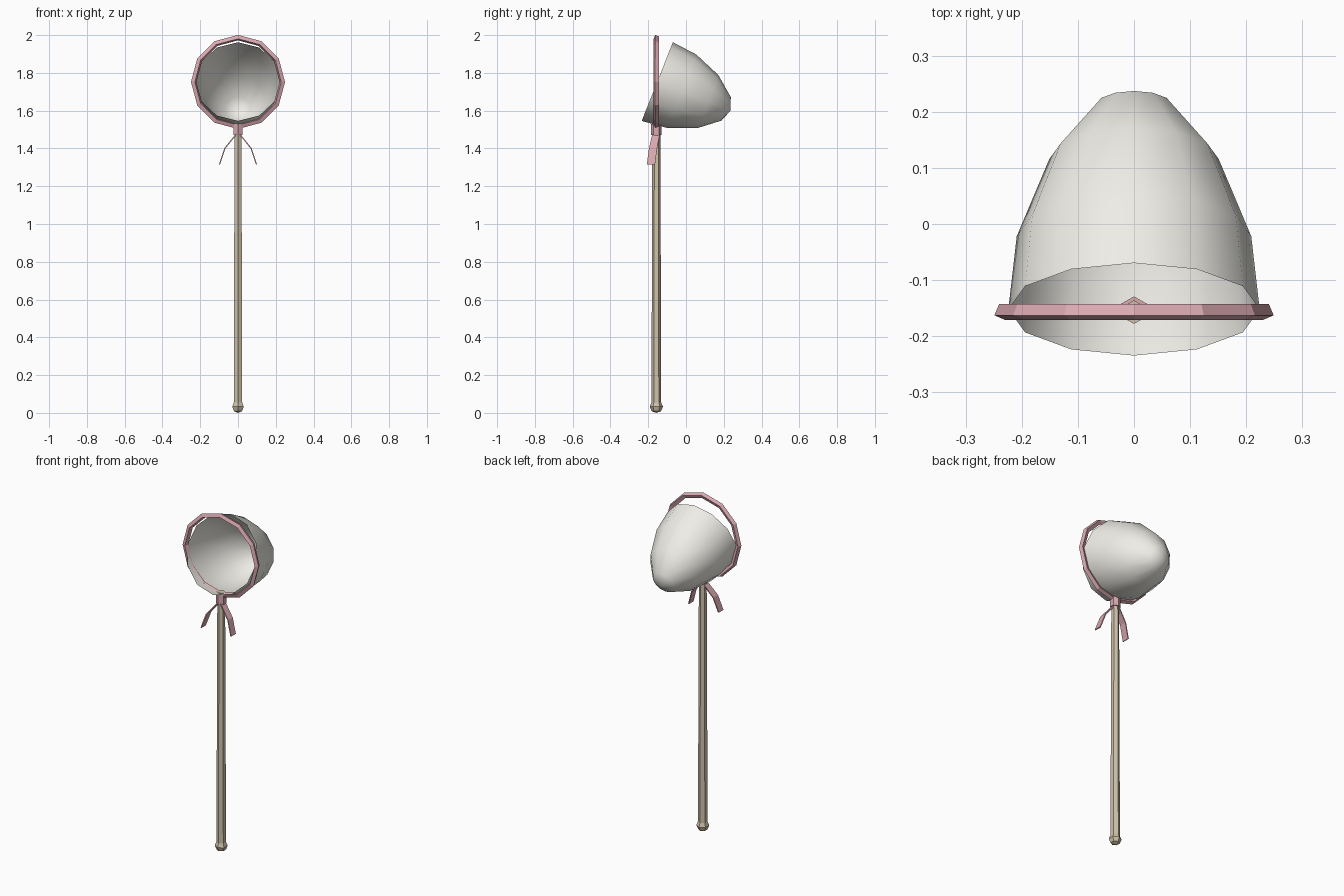
import bpy, bmesh, math
from mathutils import Matrix

if "Cube" in bpy.data.objects:
    bpy.data.objects.remove(bpy.data.objects["Cube"])

Y0 = -0.157                      # plane of hoop and handle


def material(name, rgb):
    m = bpy.data.materials.new(name)
    m.diffuse_color = (*rgb, 1)
    m.use_nodes = True
    m.node_tree.nodes["Principled BSDF"].inputs["Base Color"].default_value = m.diffuse_color
    return m


PINK = material("pink", (0.70, 0.40, 0.44))
WOOD = material("wood", (0.62, 0.54, 0.40))
CLOTH = material("cloth", (0.86, 0.85, 0.80))


def make(name, verts, faces, mat, smooth=False):
    me = bpy.data.meshes.new(name)
    me.from_pydata(verts, [], faces)
    bm = bmesh.new()
    bm.from_mesh(me)
    bmesh.ops.remove_doubles(bm, verts=bm.verts, dist=1e-5)
    bmesh.ops.recalc_face_normals(bm, faces=bm.faces)
    for f in bm.faces:
        f.smooth = smooth
    bm.to_mesh(me)
    bm.free()
    me.materials.append(mat)
    ob = bpy.data.objects.new(name, me)
    bpy.context.collection.objects.link(ob)
    return ob


def lathe(name, profile, n, mat, phase=0.0, smooth=False, matrix=Matrix()):
    """Revolve (radius, height) points about z, then place with matrix."""
    verts, faces = [], []
    for r, h in profile:
        for i in range(n):
            a = phase + 2 * math.pi * i / n
            verts.append((r * math.cos(a), r * math.sin(a), h))
    for j in range(len(profile) - 1):
        for i in range(n):
            k = (i + 1) % n
            faces.append((j*n + i, j*n + k, (j+1)*n + k, (j+1)*n + i))
    ob = make(name, verts, faces, mat, smooth)
    ob.data.transform(matrix)
    return ob


# handle, knob and collar: six-sided, corner to the front
at_handle = Matrix.Translation((0, Y0, 0))
hexa = math.pi / 2
lathe("handle", [(0, 0.03), (0.026, 0.03), (0.021, 1.535), (0, 1.535)],
      6, WOOD, hexa, matrix=at_handle)
lathe("handle_knob", [(0, 0.0), (0.025, 0.009), (0.035, 0.033), (0.025, 0.057), (0, 0.066)],
      6, WOOD, hexa, matrix=at_handle)
lathe("collar", [(0, 1.47), (0.028, 1.47), (0.028, 1.53), (0, 1.53)],
      6, PINK, hexa, matrix=at_handle)

# hoop: twelve-sided ring with a slightly rolled square section
t, roll, R = 0.0155, math.radians(22), 0.2345
section = [(R + t * math.cos(roll + k * math.pi / 2), t * math.sin(roll + k * math.pi / 2))
           for k in range(5)]
lathe("hoop", section, 12, PINK,
      matrix=Matrix.Translation((0, Y0, 1.752)) @ Matrix.Rotation(math.pi / 2, 4, 'X'))

# net: smooth open bag tilted down at the back
tilt = math.radians(-90 - 21.6)
lathe("net", [(0.224, 0), (0.209, 0.14), (0.151, 0.288), (0.067, 0.392), (0, 0.417)],
      12, CLOTH, smooth=True,
      matrix=Matrix.Translation((0, -0.152, 1.754)) @ Matrix.Rotation(tilt, 4, 'X'))

# ribbon tails: (x, z, front y, back y) along the strip
path = [(0.006, 1.48, -0.177, -0.138), (0.07, 1.40, -0.196, -0.153), (0.098, 1.315, -0.207, -0.164)]
for side, label in ((-1, "left"), (1, "right")):
    verts = [(side * x, y, z) for x, z, a, b in path for y in (a, b)]
    faces = [(0, 1, 3, 2), (2, 3, 5, 4)]
    tail = make("ribbon_" + label, verts, faces, PINK)
    mod = tail.modifiers.new("thickness", 'SOLIDIFY')
    mod.thickness = 0.006
    mod.offset = 0
